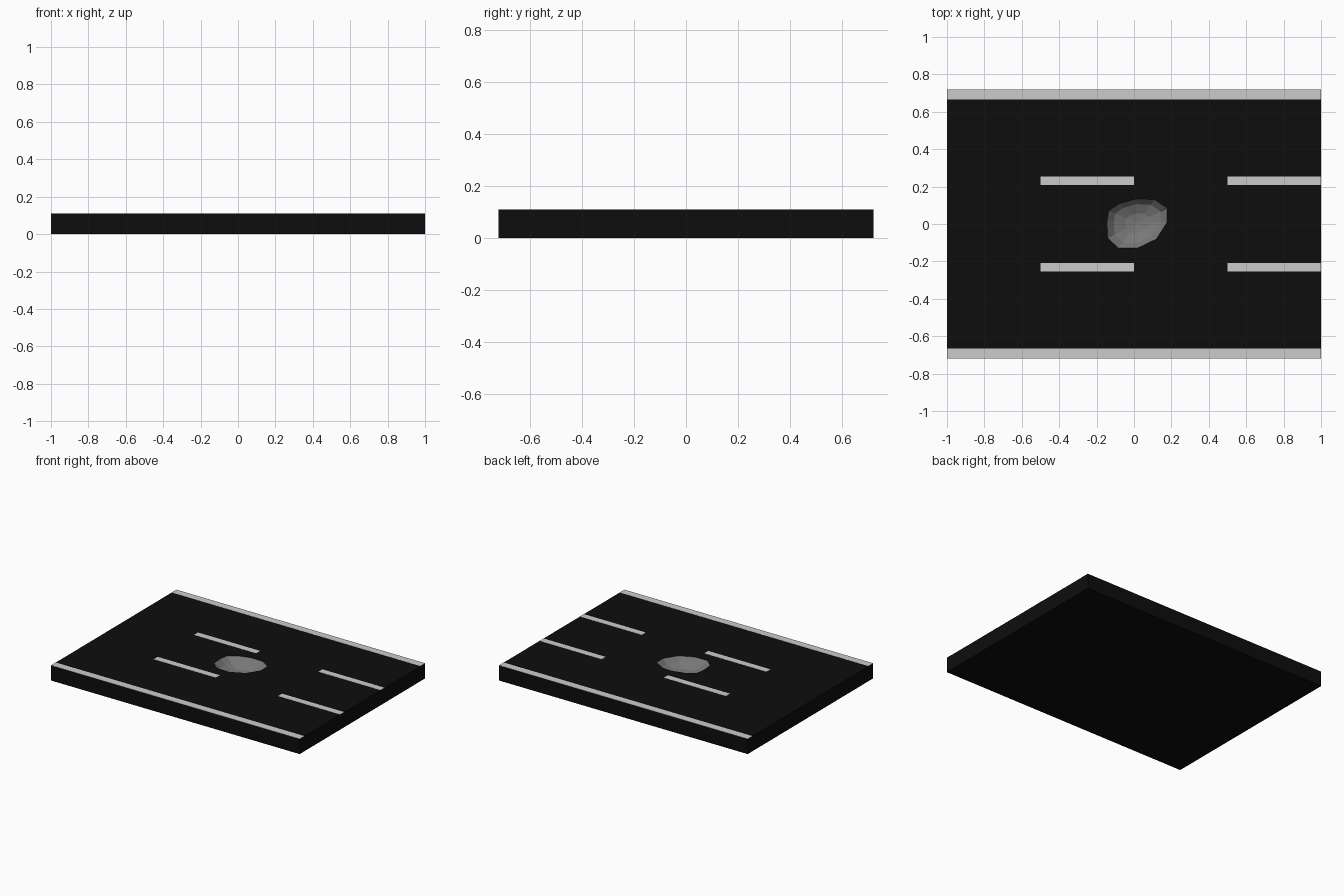
import bpy, bmesh

if "Cube" in bpy.data.objects:
    bpy.data.objects.remove(bpy.data.objects["Cube"])

L, W, H = 1.0, 0.72, 0.11      # half length, half width, height
PAINT = 0.001                  # thickness of painted lines
TOP = H - PAINT


def material(name, v):
    m = bpy.data.materials.new(name)
    m.diffuse_color = (v, v, v, 1)
    m.use_nodes = True
    m.node_tree.nodes["Principled BSDF"].inputs["Base Color"].default_value = m.diffuse_color
    return m


def finish(name, bm, mat=None):
    me = bpy.data.meshes.new(name)
    bm.to_mesh(me)
    bm.free()
    ob = bpy.data.objects.new(name, me)
    bpy.context.collection.objects.link(ob)
    if mat:
        me.materials.append(mat)
    return ob


def loop_edges(bm, verts):
    return [bm.edges.new((a, b)) for a, b in zip(verts, verts[1:] + verts[:1])]


asphalt = material("asphalt", 0.004)
rubble = material("rubble", 0.19)

# Irregular rim of the pothole
rim = [(-.145, .01), (-.135, .07), (-.075, .11), (.015, .135), (.11, .13), (.177, .085),
       (.177, .01), (.12, -.08), (.02, -.128), (-.085, -.128), (-.14, -.075)]

# Road slab: open box whose top is filled around the rim
bm = bmesh.new()
corners = [(-L, -W), (L, -W), (L, W), (-L, W)]
low = [bm.verts.new((x, y, 0)) for x, y in corners]
high = [bm.verts.new((x, y, TOP)) for x, y in corners]
bm.faces.new(low[::-1])
outer = loop_edges(bm, high)
inner = loop_edges(bm, [bm.verts.new((x, y, TOP)) for x, y in rim])
bmesh.ops.triangle_fill(bm, edges=outer + inner, use_beauty=True, normal=(0, 0, 1))
for i in range(4):
    j = (i + 1) % 4
    bm.faces.new((low[i], low[j], high[j], high[i]))
bmesh.ops.recalc_face_normals(bm, faces=bm.faces)
finish("road_slab", bm, asphalt)

# Pothole: faceted bowl of shrinking rings below the rim
bm = bmesh.new()
cx, cy = 0.02, 0.005
rings = []
for scale, depth in ((1, 0), (0.78, 0.035), (0.4, 0.058)):
    rings.append([bm.verts.new((cx + (x - cx) * scale, cy + (y - cy) * scale, TOP - depth))
                  for x, y in rim])
n = len(rim)
tip = bm.verts.new((cx, cy, TOP - 0.065))
for i in range(n):
    j = (i + 1) % n
    for a, b in zip(rings, rings[1:]):
        bm.faces.new((a[i], a[j], b[j]))
        bm.faces.new((a[i], b[j], b[i]))
    bm.faces.new((rings[-1][i], rings[-1][j], tip))
for f in bm.faces:
    f.normal_update()
    if f.normal.z < 0:
        f.normal_flip()
finish("pothole", bm, rubble)


# Painted lines: thin plates on the slab
def line(name, x0, x1, y0, y1):
    bm = bmesh.new()
    bmesh.ops.create_cube(bm, size=1)
    for v in bm.verts:
        v.co = (x1 if v.co.x > 0 else x0, y1 if v.co.y > 0 else y0,
                H if v.co.z > 0 else TOP)
    finish(name, bm)


for side, s in (("front", -1), ("back", 1)):
    y0, y1 = sorted((s * 0.665, s * W))
    line(f"{side}_edge_line", -L, L, y0, y1)
    y0, y1 = sorted((s * 0.208, s * 0.255))
    for k, x in enumerate((-0.5, 0.5)):
        line(f"{side}_lane_dash_{k + 1}", x, x + 0.5, y0, y1)
